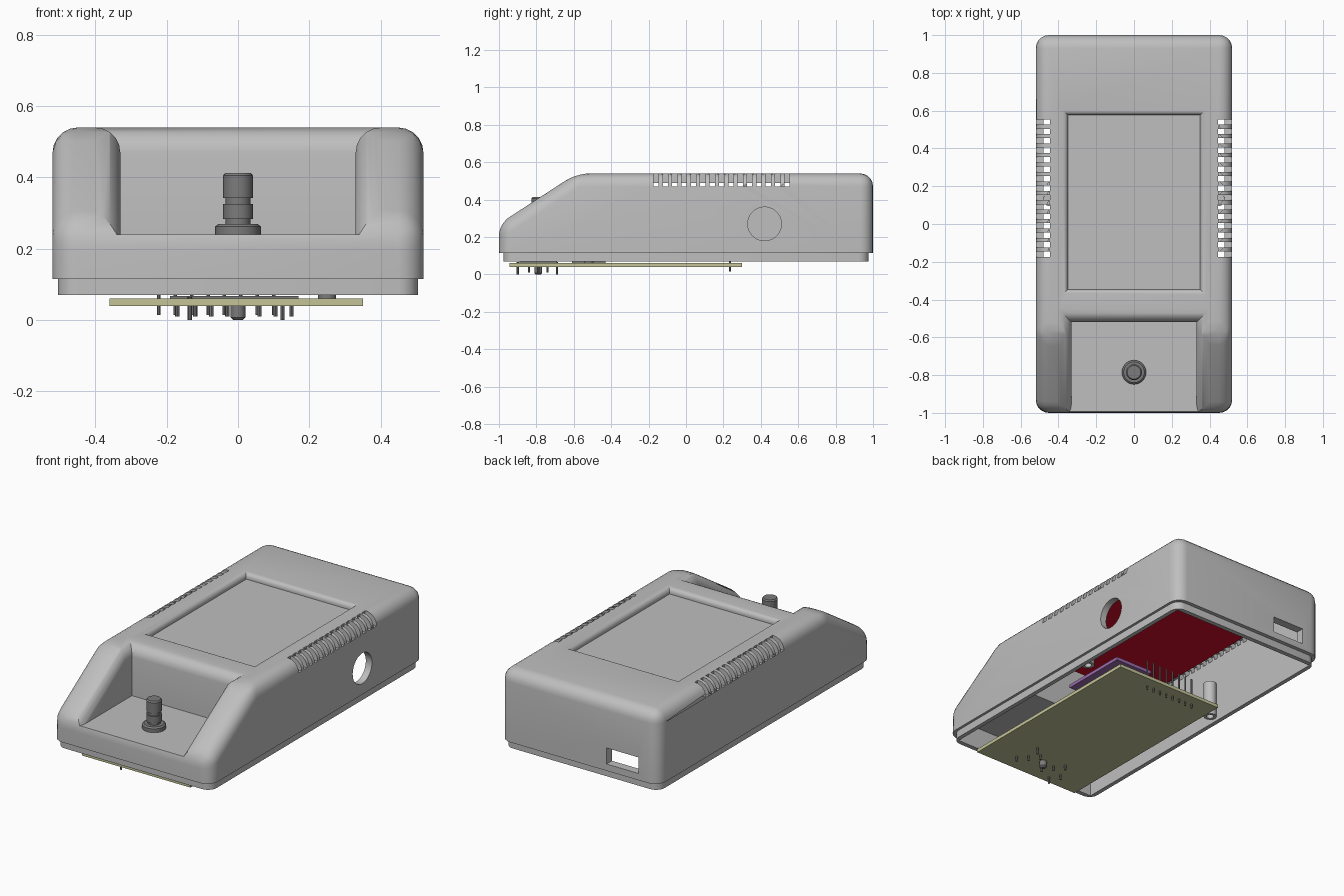
import bpy, bmesh, math
from mathutils import Matrix, Vector

cube = bpy.data.objects.get("Cube")
if cube:
    bpy.data.objects.remove(cube, do_unlink=True)


def material(name, rgb):
    m = bpy.data.materials.new(name)
    m.use_nodes = True
    m.diffuse_color = (*rgb, 1)
    for n in m.node_tree.nodes:
        if n.type == 'BSDF_PRINCIPLED':
            n.inputs["Base Color"].default_value = (*rgb, 1)
    return m


GREY = material("light grey plastic", (0.52, 0.52, 0.52))
DARK = material("dark grey metal", (0.2, 0.2, 0.2))
OLIVE = material("olive board", (0.55, 0.55, 0.31))
RED = material("red board", (0.65, 0.004, 0.02))
PURPLE = material("purple board", (0.33, 0.15, 0.42))


def finish(name, bm, mat):
    bmesh.ops.recalc_face_normals(bm, faces=bm.faces[:])
    me = bpy.data.meshes.new(name)
    bm.to_mesh(me)
    bm.free()
    ob = bpy.data.objects.new(name, me)
    bpy.context.collection.objects.link(ob)
    me.materials.append(mat)
    return ob


def add_box(bm, x0, x1, y0, y1, z0, z1):
    size = Matrix.Diagonal((x1 - x0, y1 - y0, z1 - z0, 1))
    mid = Vector((x0 + x1, y0 + y1, z0 + z1)) / 2
    bmesh.ops.create_cube(bm, size=1, matrix=Matrix.Translation(mid) @ size)


def box(name, mat, *dims):
    bm = bmesh.new()
    add_box(bm, *dims)
    return finish(name, bm, mat)


def add_cyl(bm, x, y, z0, z1, r, r2=None, sides=24):
    bmesh.ops.create_cone(bm, cap_ends=True, segments=sides, radius1=r,
                          radius2=r if r2 is None else r2, depth=z1 - z0,
                          matrix=Matrix.Translation((x, y, (z0 + z1) / 2)))


def round_edges(bm, radius, test):
    edges = [e for e in bm.edges if test(*[v.co for v in e.verts])]
    bmesh.ops.bevel(bm, geom=edges, offset=radius, segments=5, profile=0.5,
                    affect='EDGES', clamp_overlap=True)


def activate(ob):
    bpy.ops.object.select_all(action='DESELECT')
    ob.select_set(True)
    bpy.context.view_layer.objects.active = ob


def boolean(target, cutter, operation='DIFFERENCE'):
    cutter.hide_render = True
    activate(target)
    mod = target.modifiers.new("cut", 'BOOLEAN')
    mod.operation, mod.solver, mod.object = operation, 'EXACT', cutter
    bpy.ops.object.modifier_apply(modifier=mod.name)
    bpy.data.objects.remove(cutter, do_unlink=True)


def smooth(ob, angle=30):
    activate(ob)
    bpy.ops.object.shade_smooth_by_angle(angle=math.radians(angle))


# Outer body: side profile extruded across, then rounded
BEND, TOP, BASE = -0.585, 0.54, 0.115
SLOPE = (TOP - 0.27) / (BEND + 1)
profile = [(-1, BASE), (1, BASE), (1, TOP), (BEND, TOP), (-1, 0.27)]
bm = bmesh.new()
face = bm.faces.new([bm.verts.new((-0.52, y, z)) for y, z in profile])
ext = bmesh.ops.extrude_face_region(bm, geom=[face])
bmesh.ops.translate(bm, vec=(1.04, 0, 0),
                    verts=[g for g in ext["geom"] if isinstance(g, bmesh.types.BMVert)])
round_edges(bm, 0.07, lambda a, b: max(a.z, b.z) > BASE + 0.01)
shell = finish("case_shell", bm, GREY)


def surface(y):
    return TOP + min(0, y - BEND) * SLOPE


def flared_cutter(name, half, y0, ymid, y1, floor, r, steps=5):
    """Well with a rounded rim that follows the top surface."""
    levels = [(0, None, floor)]
    for i in range(steps + 1):
        a = math.pi / 2 * i / steps
        levels.append((r - r * math.cos(a), r - r * math.sin(a), 0))
    levels.append((r, None, 1))
    bm = bmesh.new()
    rings = []
    for d, depth, z in levels:
        w, ys = half + d, (y0 - d, ymid, y1 + d)
        pts = [(-w, y) for y in ys] + [(w, y) for y in reversed(ys)]
        rings.append([bm.verts.new((x, y, z if depth is None else surface(y) - depth))
                      for x, y in pts])
    for lo, hi in zip(rings, rings[1:]):
        for i in range(6):
            j = (i + 1) % 6
            bm.faces.new((lo[i], lo[j], hi[j], hi[i]))
    bm.faces.new(rings[0])
    bm.faces.new(rings[-1])
    return finish(name, bm, GREY)


# Hollow interior
boolean(shell, box("cavity", GREY, -0.48, 0.48, -0.46, 0.95, -0.1, 0.49))
boolean(shell, box("front_cavity", GREY, -0.48, 0.48, -0.95, -0.45, -0.1, 0.2))

# Front pocket and screen recess
pocket = flared_cutter("pocket", 0.33, -1.2, BEND, -0.52, -0.5, 0.07)
boolean(pocket, box("pocket_limit", GREY, -2, 2, -2, 2, 0.24, 2), 'INTERSECT')
boolean(shell, pocket)
boolean(shell, flared_cutter("recess", 0.35, -0.347, 0.1, 0.577, 0.505, 0.027))

# Cooling slots on both upper edges
bm = bmesh.new()
for side in (-1, 1):
    for i in range(15):
        y = -0.16 + 0.05 * i
        xs = sorted((side * 0.445, side * 0.6))
        add_box(bm, *xs, y - 0.014, y + 0.014, 0.47, 0.6)
boolean(shell, finish("slots", bm, GREY))

# Round side hole and rear socket window
bm = bmesh.new()
bmesh.ops.create_cone(bm, cap_ends=True, segments=40, radius1=0.09, radius2=0.09, depth=0.2,
                      matrix=Matrix.Translation((0.52, 0.42, 0.27)) @ Matrix.Rotation(math.pi / 2, 4, 'Y'))
boolean(shell, finish("side_hole", bm, GREY))
boolean(shell, box("rear_window", GREY, -0.39, -0.18, 0.9, 1.1, 0.155, 0.25))
smooth(shell)

# Stepped lip around the open underside
bm = bmesh.new()
add_box(bm, -0.505, 0.505, -0.977, 0.977, 0.07, 0.12)
round_edges(bm, 0.055, lambda a, b: abs(a.z - b.z) > 0.01)
lip = finish("bottom_lip", bm, GREY)
boolean(lip, box("lip_opening", GREY, -0.48, 0.48, -0.95, 0.95, 0, 0.3))
smooth(lip)

# Screw posts on the inner walls
for name, x in (("right_screw_post", -0.445), ("left_screw_post", 0.445)):
    bm = bmesh.new()
    add_cyl(bm, x, 0.13, 0.09, 0.3, 0.036)
    post = finish(name, bm, GREY)
    bm = bmesh.new()
    add_cyl(bm, x, 0.13, 0, 0.2, 0.02)
    boolean(post, finish("screw_bore", bm, GREY))
    smooth(post)

# Control knob with collar, neck groove and slotted head
bm = bmesh.new()
add_cyl(bm, 0, -0.785, 0.2, 0.262, 0.064)
add_cyl(bm, 0, -0.785, 0.262, 0.27, 0.064, 0.055)
add_cyl(bm, 0, -0.785, 0.27, 0.285, 0.035)
add_cyl(bm, 0, -0.785, 0.283, 0.325, 0.042)
add_cyl(bm, 0, -0.785, 0.322, 0.345, 0.035)
add_cyl(bm, 0, -0.785, 0.342, 0.405, 0.042)
add_cyl(bm, 0, -0.785, 0.405, 0.413, 0.042, 0.036)
smooth(finish("control_knob", bm, DARK))
box("knob_base", DARK, -0.12, 0.12, -0.9, -0.67, 0.075, 0.19)

# Circuit boards
box("main_board", OLIVE, -0.36, 0.35, -0.945, 0.3, 0.04, 0.06)
box("display_board", RED, -0.4, 0.4, -0.42, 0.56, 0.43, 0.46)
box("sensor_board", PURPLE, -0.05, 0.2, -0.32, 0.09, 0.235, 0.255)

# Flat components on the main board
bm = bmesh.new()
add_box(bm, -0.19, 0.17, -0.89, -0.69, 0.058, 0.068)
add_box(bm, -0.1, 0.1, -0.61, -0.43, 0.058, 0.068)
add_cyl(bm, 0.25, -0.52, 0.058, 0.07, 0.025)
finish("board_components", bm, DARK)

# Solder pins below the board and a header row rising above it
bm = bmesh.new()
for x, y, z in ((-0.17, -0.84, 0.01), (-0.135, -0.9, 0), (-0.12, -0.74, 0.01),
                (-0.075, -0.79, 0.01), (-0.03, -0.84, 0.01), (0.06, -0.74, 0.01),
                (0.105, -0.79, 0.01), (0.125, -0.69, 0), (0.15, -0.84, 0.01)):
    add_cyl(bm, x, y, z, 0.065, 0.006, sides=8)
for i in range(8):
    add_cyl(bm, 0.1 - 0.046 * i, 0.235, 0.015, 0.2, 0.005, sides=8)
finish("pins", bm, DARK)
bm = bmesh.new()
add_cyl(bm, 0, -0.79, 0.008, 0.06, 0.021)
add_cyl(bm, 0, -0.79, 0, 0.008, 0.013, 0.021)
smooth(finish("center_peg", bm, DARK))
